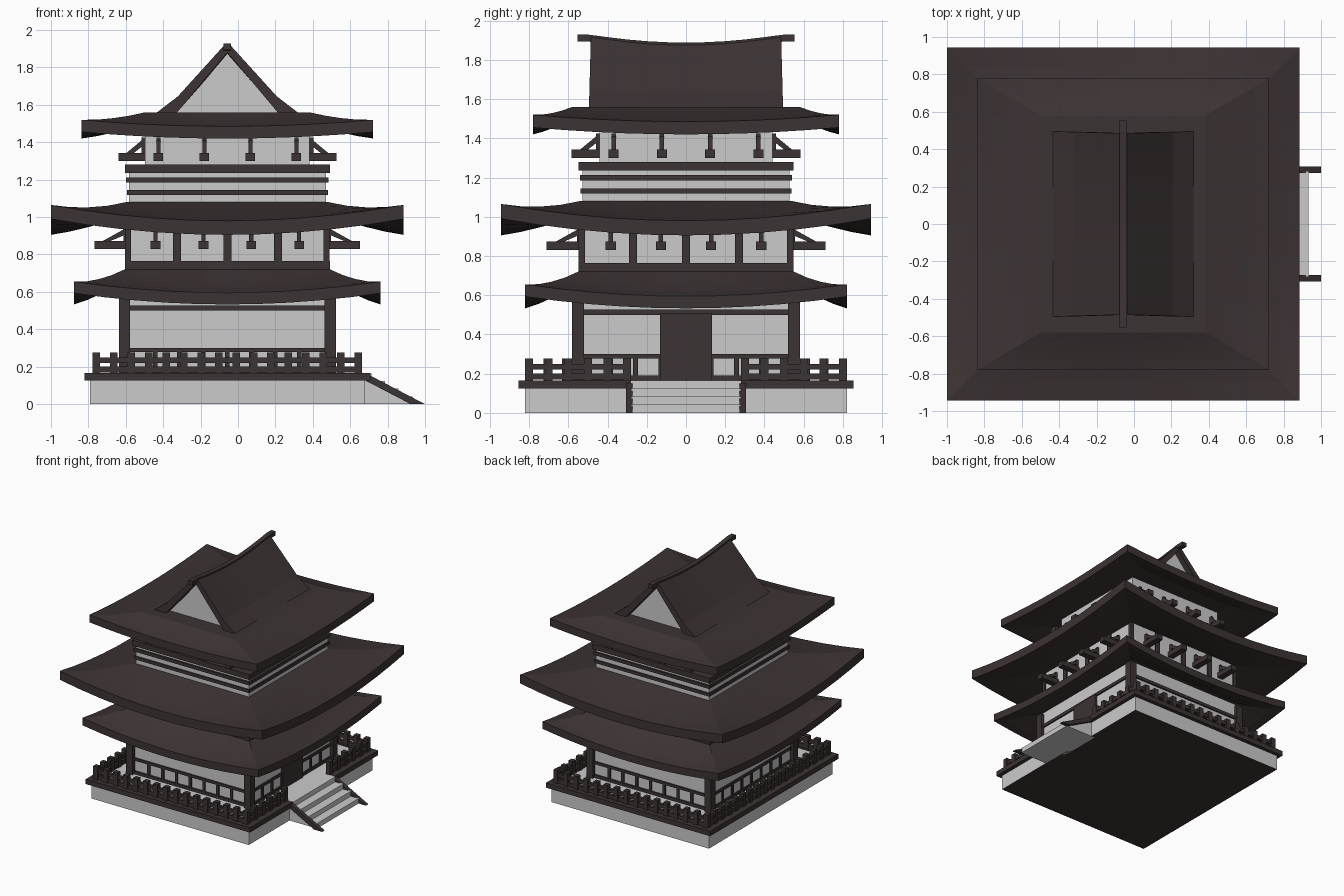
import bpy, bmesh
from math import radians
from mathutils import Matrix, Vector

if "Cube" in bpy.data.objects:
    bpy.data.objects.remove(bpy.data.objects["Cube"])

CX = -0.057  # building axis; the stair pushes it off centre


def material(name, rgb):
    m = bpy.data.materials.new(name)
    m.use_nodes = True
    m.diffuse_color = (*rgb, 1)
    m.node_tree.nodes["Principled BSDF"].inputs["Base Color"].default_value = (*rgb, 1)
    return m


DARK = material("dark timber", (0.046, 0.033, 0.033))
LIGHT = material("pale plaster", (0.6, 0.6, 0.6))


def finish(name, bm, *mats):
    bmesh.ops.recalc_face_normals(bm, faces=bm.faces)
    mesh = bpy.data.meshes.new(name)
    bm.to_mesh(mesh)
    bm.free()
    for m in mats:
        mesh.materials.append(m)
    ob = bpy.data.objects.new(name, mesh)
    ob.location.x = CX
    bpy.context.collection.objects.link(ob)
    return ob


def prism(bm, profile, u0, u1, side=0):
    """Extrude an (outward, z) profile along a facade; side 0 faces +x."""
    turn = Matrix.Rotation(radians(90 * side), 3, 'Z')
    ends = [[bm.verts.new(turn @ Vector((v, u, z))) for v, z in profile] for u in (u0, u1)]
    n = len(profile)
    for end in ends:
        bm.faces.new(end)
    for i in range(n):
        j = (i + 1) % n
        bm.faces.new((ends[0][i], ends[0][j], ends[1][j], ends[1][i]))


def box(bm, v0, v1, u0, u1, z0, z1, side=0):
    prism(bm, [(v0, z0), (v1, z0), (v1, z1), (v0, z1)], u0, u1, side)


def block(name, hx, hy, z0, z1, mat):
    bm = bmesh.new()
    box(bm, -hx, hx, -hy, hy, z0, z1)
    return finish(name, bm, mat)


# Curved hipped roof: top skin, underside, fascia and cap
def roof(name, half, ring_x, ring_y, z_ring, z_mid, lift, thick):
    bm = bmesh.new()
    cols, rows = 10, 4

    def point(side, i, j, drop):
        s, t = 2 * i / cols - 1, j / rows
        rx, ry = (ring_x, ring_y) if side % 2 == 0 else (ring_y, ring_x)
        z = z_ring - (z_ring - z_mid) * (1 - (1 - t) ** 1.25) + lift * s * s * t ** 1.5
        p = Vector((rx + (half - rx) * t, s * (ry + (half - ry) * t), z - drop))
        return Matrix.Rotation(radians(90 * side), 3, 'Z') @ p

    def quad(points):
        bm.faces.new([bm.verts.new(p) for p in points])

    for side in range(4):
        for i in range(cols):
            for j in range(rows):
                for drop in (0, thick):
                    quad([point(side, a, b, drop) for a, b in
                          ((i, j), (i + 1, j), (i + 1, j + 1), (i, j + 1))])
            quad([point(side, a, rows, d) for a, d in
                  ((i, 0), (i + 1, 0), (i + 1, thick), (i, thick))])
    for drop in (0, thick):
        quad([Vector((x, y, z_ring - drop)) for x, y in
              ((ring_x, ring_y), (-ring_x, ring_y), (-ring_x, -ring_y), (ring_x, -ring_y))])
    bmesh.ops.remove_doubles(bm, verts=bm.verts, dist=0.0005)
    ob = finish(name, bm, DARK)
    for p in ob.data.polygons:
        p.use_smooth = False


roof("lower_roof", 0.82, 0.55, 0.55, 0.72, 0.595, 0.06, 0.062)
roof("middle_roof", 0.943, 0.54, 0.54, 1.08, 0.98, 0.085, 0.075)
roof("upper_roof", 0.78, 0.44, 0.58, 1.56, 1.485, 0.035, 0.065)

# Platform: plaster base with a dark underside, pale floor and timber rim
base = block("platform_base", 0.733, 0.822, 0, 0.15, LIGHT)
base.data.materials.append(DARK)
for p in base.data.polygons:
    p.material_index = int(p.normal.z < -0.5)
block("platform_floor", 0.755, 0.84, 0.127, 0.163, LIGHT)
bm = bmesh.new()
for side, (out, along) in enumerate([(0.765, 0.853), (0.853, 0.765)] * 2):
    spans = [(0.28, along), (-along, -0.28)] if side == 0 else [(-along, along)]
    for a, b in spans:
        box(bm, out - 0.08, out, a, b, 0.125, 0.166, side)
finish("platform_rim", bm, DARK)

# Stair and its sloping side boards
bm = bmesh.new()
for k in range(4):
    box(bm, 0.7, 0.77 + 0.073 * k, -0.28, 0.28, 0, 0.165 - 0.041 * k)
finish("stair", bm, LIGHT)
bm = bmesh.new()
for y in (-0.29, 0.29):
    prism(bm, [(0.74, 0.165), (1.057, 0), (0.98, 0), (0.74, 0.125)], y - 0.017, y + 0.017)
finish("stair_side_boards", bm, DARK)

# Balustrade around the platform, open at the stair
bm = bmesh.new()
for side, (out, along) in enumerate([(0.7, 0.8), (0.8, 0.7)] * 2):
    spans = [(0.3, along), (-along, -0.3)] if side == 0 else [(-along, along)]
    for a, b in spans:
        count = round((b - a) / 0.094)
        for i in range(count + 1):
            u = a + (b - a) * i / count
            box(bm, out - 0.02, out + 0.02, u - 0.02, u + 0.02, 0.16, 0.277, side)
        for low, high in ((0.17, 0.2), (0.22, 0.248)):
            box(bm, out - 0.014, out + 0.014, a, b, low, high, side)
finish("balustrade", bm, DARK)

# Ground storey: walls, columns, lattice and door
block("ground_walls", 0.55, 0.55, 0.16, 0.64, LIGHT)
bm = bmesh.new()
for side in range(4):
    box(bm, 0.52, 0.58, 0.52, 0.58, 0.16, 0.62, side)
    for low, high in ((0.165, 0.19), (0.278, 0.3), (0.5, 0.527)):
        box(bm, 0.54, 0.562, -0.53, 0.53, low, high, side)
    for u in (-0.385, -0.257, -0.128, 0, 0.128, 0.257, 0.385):
        box(bm, 0.54, 0.56, u - 0.012, u + 0.012, 0.165, 0.285, side)
finish("ground_frame", bm, DARK)
bm = bmesh.new()
box(bm, 0.54, 0.57, -0.133, 0.133, 0.163, 0.51)
finish("door", bm, DARK)

# Second storey: walls, sill and columns
block("second_walls", 0.535, 0.535, 0.7, 1.03, LIGHT)
block("second_sill", 0.548, 0.548, 0.69, 0.765, DARK)
bm = bmesh.new()
for side in range(4):
    box(bm, 0.515, 0.547, 0.515, 0.547, 0.75, 1, side)
    for u in (-0.27, 0, 0.27):
        box(bm, 0.52, 0.547, u - 0.021, u + 0.021, 0.75, 1, side)
finish("second_columns", bm, DARK)

# Third storey: banded plinth and recessed upper wall
block("third_plinth", 0.527, 0.527, 1.05, 1.25, LIGHT)
for n, (half, low, high) in enumerate([(0.537, 1.118, 1.145), (0.541, 1.185, 1.212),
                                       (0.548, 1.235, 1.28)]):
    block(f"plinth_band_{n + 1}", half, half, low, high, DARK)
block("third_walls", 0.44, 0.44, 1.27, 1.5, LIGHT)


# Eave brackets: projecting beam, wall post and diagonal strut
def brackets(name, wall, reach, z, height, spacing):
    bm = bmesh.new()
    for side in range(4):
        for k in (-1.5, -0.5, 0.5, 1.5):
            u = k * spacing
            box(bm, wall - 0.02, reach, u - 0.026, u + 0.026, z, z + 0.043, side)
            box(bm, wall - 0.01, wall + 0.02, u - 0.011, u + 0.011, z, z + height, side)
            prism(bm, [(reach - 0.08, z + 0.04), (reach - 0.04, z + 0.04),
                       (wall, z + height), (wall, z + height - 0.035)],
                  u - 0.011, u + 0.011, side)
    finish(name, bm, DARK)


brackets("second_brackets", 0.535, 0.71, 0.83, 0.115, 0.256)
brackets("third_brackets", 0.44, 0.583, 1.3, 0.125, 0.246)

# Gable roof with a sagging ridge: closed sections lofted along y
OUTER = [(0.385, 1.553), (0.265, 1.645), (0.02, 1.915)]
INNER = [(0, 1.88), (0.275, 1.553)]


def loft(name, section, stations):
    bm = bmesh.new()
    rings = [[bm.verts.new(p) for p in section(y)] for y in stations]
    n = len(rings[0])
    for a, b in zip(rings, rings[1:]):
        for i in range(n):
            j = (i + 1) % n
            bm.faces.new((a[i], a[j], b[j], b[i]))
    bm.faces.new(rings[0])
    bm.faces.new(rings[-1])
    return finish(name, bm, DARK)


def sag(y):
    return 0.04 * (1 - min(1, abs(y) / 0.48) ** 2)


def gable_section(y):
    left = [(-x, z) for x, z in OUTER]
    loop = OUTER + left[::-1] + [(-INNER[1][0], INNER[1][1]), INNER[0], INNER[1]]
    foot = OUTER[0][1]
    height = OUTER[-1][1] - foot
    return [(x, y * (1 - 0.02 * (z - foot) / height),
             z - sag(y) * (z - foot) / height) for x, z in loop]


def ridge_section(y):
    top = 1.928 - sag(y)
    return [(-0.02, y, top - 0.035), (0.02, y, top - 0.035), (0.02, y, top), (-0.02, y, top)]


steps = [0.495 * i / 5 for i in range(-5, 6)]
loft("gable_roof", gable_section, steps)
loft("ridge_beam", ridge_section, [-0.553] + steps + [0.553])

# Plaster gable ends, set back under the verges
bm = bmesh.new()
for side in (1, 3):
    turn = 1 if side == 1 else -1
    pts = [(-0.28, 1.55), (0.28, 1.55), (0, 1.885)]
    bm.faces.new([bm.verts.new((x, turn * 0.44, z)) for x, z in pts])
finish("gable_ends", bm, LIGHT)
